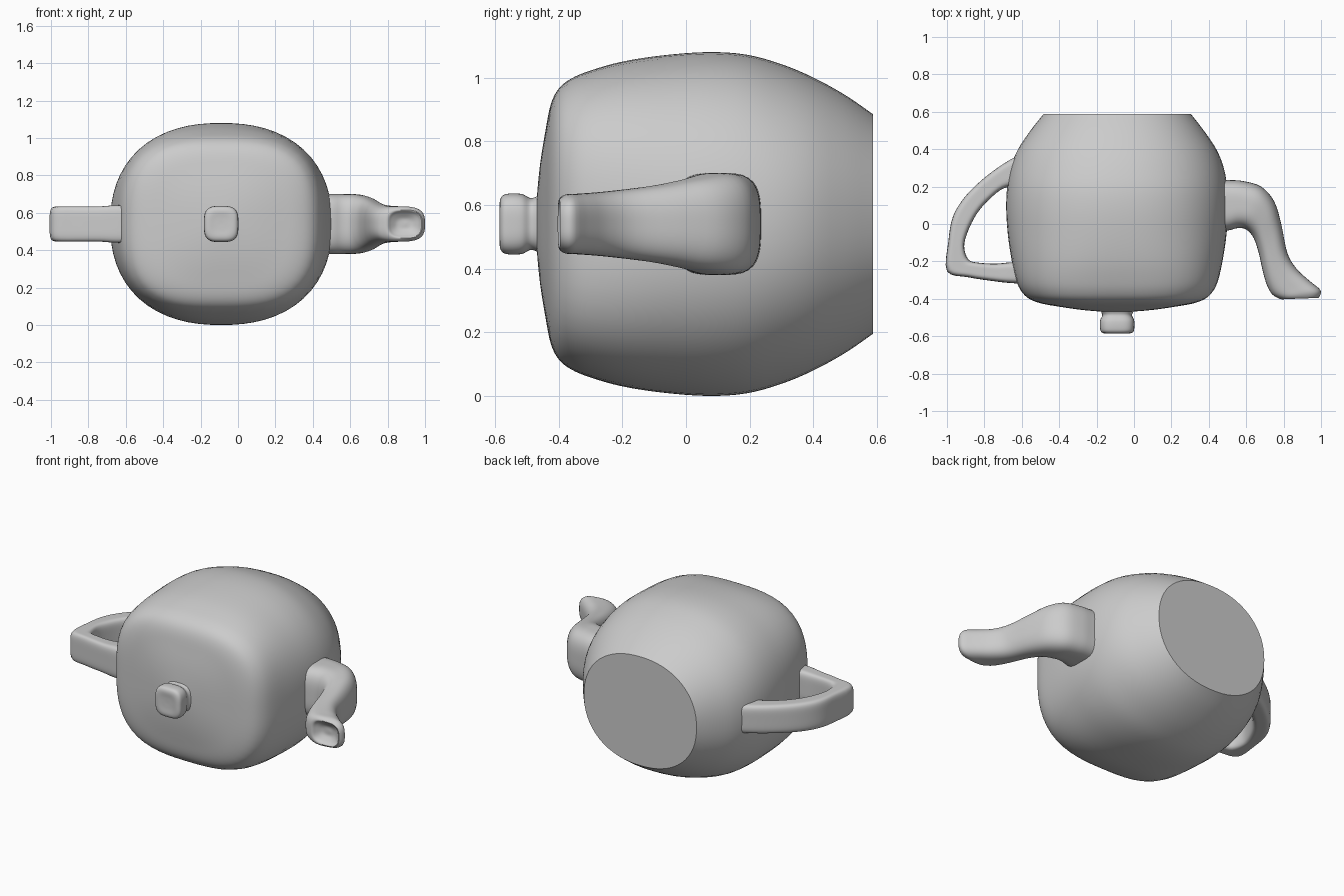
import bpy, bmesh, math
from mathutils import Vector

ZC = 0.54  # every part is symmetric about this height


def catmull(p, t):
    a, b, c, d = p
    return 0.5 * (2 * b + (c - a) * t + (2 * a - 5 * b + 4 * c - d) * t * t
                  + (3 * b - a - 3 * c + d) * t ** 3)


def loft(name, sections, steps=4, segs=64):
    """Skin superellipse rings; a section is (x1, y1, x2, y2, half height, exponent)."""
    secs = [Vector(s) for s in sections]
    pts = [secs[0]] + secs + [secs[-1]]
    rows = [catmull(pts[i:i + 4], k / steps)
            for i in range(len(secs) - 1) for k in range(steps)] + [secs[-1]]
    bm = bmesh.new()
    rings = []
    for x1, y1, x2, y2, hz, n in rows:
        ring = []
        for j in range(segs):
            t = 2 * math.pi * j / segs
            c, s = math.cos(t), math.sin(t)
            r = (abs(c) ** n + abs(s) ** n) ** (-1 / n)
            u = 0.5 + 0.5 * r * c
            ring.append(bm.verts.new((x1 + (x2 - x1) * u, y1 + (y2 - y1) * u,
                                      ZC + hz * r * s)))
        rings.append(ring)
    for a, b in zip(rings, rings[1:]):
        for j in range(segs):
            k = (j + 1) % segs
            bm.faces.new((a[j], a[k], b[k], b[j]))
    bm.faces.new(rings[0])
    bm.faces.new(rings[-1])
    bmesh.ops.recalc_face_normals(bm, faces=bm.faces)
    mesh = bpy.data.meshes.new(name)
    bm.to_mesh(mesh)
    bm.free()
    ob = bpy.data.objects.new(name, mesh)
    bpy.context.collection.objects.link(ob)
    bpy.ops.object.select_all(action='DESELECT')
    ob.select_set(True)
    bpy.context.view_layer.objects.active = ob
    bpy.ops.object.shade_smooth_by_angle(angle=math.radians(40))
    return ob


def along_y(rows, cx=-0.09):
    """Rows of (y, half width, half height, exponent) turned into sections."""
    return [(cx - w, y, cx + w, y, h, n) for y, w, h, n in rows]


# Body: pot lying on its side, flat base at the back, domed lid at the front
loft("pot_body", along_y([
    (0.587, 0.395, 0.345, 2.2), (0.50, 0.463, 0.405, 2.2), (0.40, 0.53, 0.46, 2.2),
    (0.30, 0.57, 0.502, 2.2), (0.19, 0.589, 0.532, 2.25), (0.07, 0.593, 0.54, 2.3),
    (-0.07, 0.583, 0.53, 2.4), (-0.20, 0.563, 0.51, 2.6), (-0.30, 0.54, 0.482, 2.8),
    (-0.36, 0.512, 0.457, 2.9), (-0.40, 0.47, 0.425, 3.0), (-0.425, 0.405, 0.375, 3.0),
    (-0.442, 0.31, 0.29, 2.9), (-0.458, 0.20, 0.19, 2.6), (-0.468, 0.09, 0.09, 2.3),
    (-0.472, 0.01, 0.01, 2)]))

# Lid knob: narrow neck swelling into a rounded square
loft("lid_knob", along_y([
    (-0.44, 0.105, 0.105, 2.8), (-0.47, 0.086, 0.086, 3), (-0.49, 0.08, 0.082, 3),
    (-0.515, 0.091, 0.094, 3.2), (-0.55, 0.092, 0.096, 3.4), (-0.575, 0.087, 0.09, 3.4),
    (-0.585, 0.068, 0.07, 3.2), (-0.583, 0.035, 0.035, 2.8), (-0.582, 0.005, 0.005, 2)]))

# Spout: S-bend with a shallow dimple in its mouth
loft("spout", [
    (0.40, -0.04, 0.40, 0.24, 0.16, 3.5), (0.50, -0.035, 0.50, 0.235, 0.16, 3.5),
    (0.555, -0.022, 0.58, 0.23, 0.16, 3.2), (0.60, -0.03, 0.68, 0.20, 0.158, 3),
    (0.64, -0.075, 0.75, 0.12, 0.142, 2.8), (0.668, -0.16, 0.787, 0.0, 0.122, 2.7),
    (0.688, -0.25, 0.82, -0.155, 0.107, 2.7), (0.71, -0.325, 0.87, -0.24, 0.099, 2.8),
    (0.738, -0.375, 0.94, -0.305, 0.095, 3), (0.775, -0.398, 0.998, -0.355, 0.092, 3),
    (0.80, -0.402, 0.985, -0.395, 0.075, 3), (0.82, -0.385, 0.965, -0.38, 0.058, 3),
    (0.85, -0.365, 0.93, -0.362, 0.03, 2.5), (0.885, -0.362, 0.895, -0.362, 0.005, 2)])

# Handle: flat band looping from the shoulder down to a corner and back
loft("handle", [
    (-0.56, 0.20, -0.52, 0.41, 0.095, 5), (-0.685, 0.195, -0.66, 0.345, 0.09, 5),
    (-0.77, 0.135, -0.79, 0.255, 0.09, 5), (-0.84, 0.055, -0.90, 0.15, 0.091, 5),
    (-0.888, -0.04, -0.968, 0.04, 0.092, 5), (-0.908, -0.12, -0.992, -0.09, 0.093, 5),
    (-0.885, -0.19, -1.0, -0.252, 0.093, 5), (-0.83, -0.207, -0.885, -0.285, 0.093, 5),
    (-0.74, -0.212, -0.74, -0.307, 0.094, 5), (-0.66, -0.205, -0.655, -0.316, 0.1, 5),
    (-0.56, -0.20, -0.56, -0.32, 0.1, 5)])
